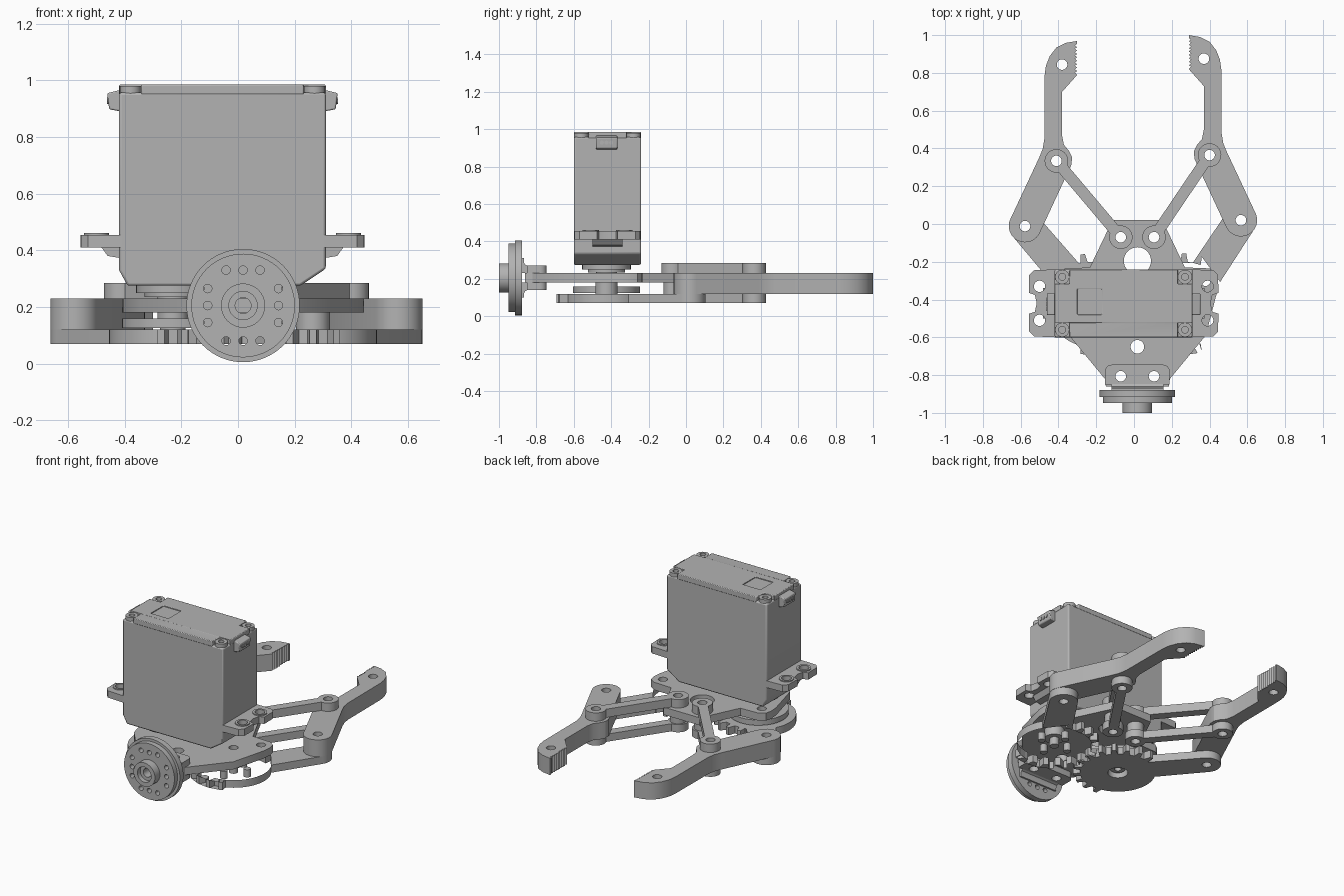
import bpy, bmesh
from math import sin, cos, pi, radians, atan2, asin, hypot

cube = bpy.data.objects.get("Cube")
if cube:
    bpy.data.objects.remove(cube, do_unlink=True)

grey = bpy.data.materials.new("plain grey")
grey.use_nodes = True
COLOUR = (0.45, 0.45, 0.45, 1)
grey.diffuse_color = COLOUR
grey.node_tree.nodes["Principled BSDF"].inputs["Base Color"].default_value = COLOUR


def arc(c, r, a0, a1, n=16):
    return [(c[0] + r * cos(a0 + (a1 - a0) * i / n), c[1] + r * sin(a0 + (a1 - a0) * i / n))
            for i in range(n + 1)]


def ring(c, r, n=32):
    return arc(c, r, 0, 2 * pi, n)[:-1]


def rect(x0, x1, y0, y1):
    return [(x0, y0), (x1, y0), (x1, y1), (x0, y1)]


def prism(name, loops, lo, hi, axis="Z", bevel=0):
    """Extrude an outline (first loop) with holes (other loops) along an axis."""
    cu = bpy.data.curves.new(name, "CURVE")
    cu.dimensions, cu.fill_mode, cu.extrude = "2D", "BOTH", (hi - lo) / 2
    for loop in loops:
        s = cu.splines.new("POLY")
        s.points.add(len(loop) - 1)
        for p, (u, v) in zip(s.points, loop):
            p.co = (u, v, 0, 1)
        s.use_cyclic_u = True
    tmp = bpy.data.objects.new(name + "_tmp", cu)
    bpy.context.collection.objects.link(tmp)
    deps = bpy.context.evaluated_depsgraph_get()
    me = bpy.data.meshes.new_from_object(tmp.evaluated_get(deps))
    bpy.data.objects.remove(tmp, do_unlink=True)
    bm = bmesh.new()
    bm.from_mesh(me)
    bmesh.ops.remove_doubles(bm, verts=bm.verts, dist=0.0001)
    bmesh.ops.dissolve_limit(bm, angle_limit=0.01, verts=bm.verts, edges=bm.edges)
    for vert in bm.verts:
        u, v, w = vert.co
        w += (lo + hi) / 2
        vert.co = {"X": (w, u, v), "Y": (u, w, v), "Z": (u, v, w)}[axis]
    bmesh.ops.recalc_face_normals(bm, faces=bm.faces)
    bm.to_mesh(me)
    bm.free()
    me.materials.clear()
    me.materials.append(grey)
    ob = bpy.data.objects.new(name, me)
    bpy.context.collection.objects.link(ob)
    if bevel:
        m = ob.modifiers.new("soft edges", "BEVEL")
        m.width, m.segments, m.limit_method = bevel, 2, "ANGLE"
    bpy.ops.object.select_all(action="DESELECT")
    ob.select_set(True)
    bpy.context.view_layer.objects.active = ob
    bpy.ops.object.shade_smooth_by_angle(angle=radians(30))
    return ob


def mirror(loop, mid):
    return [(2 * mid - x, y) for x, y in loop]


MID = 0.018          # symmetry plane of the gripper
PIN = 0.028          # pin hole radius
LOW, GEAR_TOP, PLATE, TOP, LINK_TOP = 0.07, 0.12, 0.18, 0.23, 0.285

# Base plate
half = [(0.15, 0.02), (0.27, -0.23), (0.4, -0.235), (0.435, -0.26), (0.445, -0.3),
        (0.44, -0.36), (0.38, -0.59), (0.19, -0.82), (0.185, -0.86)]
outline = half + mirror(half, MID)[::-1]
holes = [ring((MID, -0.195), 0.072), ring((MID, -0.65), 0.036)]
for x in (0.106, 0.378, 0.265):
    for y in {0.106: (-0.07, -0.806), 0.378: (-0.3,), 0.265: (-0.425,)}[x]:
        holes += [ring((x, y), PIN), ring((2 * MID - x, y), PIN)]
prism("base_plate", [outline] + holes, PLATE, TOP)


# Gear sectors with driving arms
def gear_arm(name, c, tip, facing, phase, holes):
    a = atan2(tip[1] - c[1], tip[0] - c[0])
    root, outer, w, pitch = 0.225, 0.268, 0.085, radians(18)
    h = asin(w / root)
    pts = [(c[0] + root * cos(a + h), c[1] + root * sin(a + h))]
    steps = 160
    centre = facing + phase * pitch
    last = None
    for i in range(1, steps):
        t = a + h + (2 * pi - 2 * h) * i / steps
        d = (t - facing + pi) % (2 * pi) - pi
        if abs(d) > radians(100):
            pts.append((c[0] + root * cos(t), c[1] + root * sin(t)))
        else:
            k = int((t - centre) // pitch)
            if k != last:
                last = k
                for f, r in ((0.22, root), (0.36, outer), (0.64, outer), (0.78, root)):
                    q = centre + (k + f) * pitch
                    pts.append((c[0] + r * cos(q), c[1] + r * sin(q)))
    pts += arc(tip, w, a - pi / 2, a + pi / 2)
    prism(name, [pts] + holes + [ring(tip, PIN)], LOW, GEAR_TOP)


SHAFT, AXLE = (-0.23, -0.425), (0.265, -0.425)
TIP_L, TIP_R = (-0.577, -0.011), (0.566, 0.02)
gear_arm("left_gear_arm", AXLE, TIP_R, pi, -0.5,
         [ring(AXLE, PIN)] + [ring((AXLE[0] + x, AXLE[1] + y), 0.022)
                              for x, y in ((0.1, 0), (-0.1, 0), (0, 0.1), (0, -0.1))])
gear_arm("right_gear_arm", SHAFT, TIP_L, 0, 0, [ring(SHAFT, 0.06)])
prism("gear_spacer", [ring(AXLE, 0.06), ring(AXLE, PIN)], GEAR_TOP, PLATE)

# Fingers with serrated grips
finger = arc(TIP_R, 0.086, radians(-155), radians(25))
finger += [(0.49, 0.385), (0.472, 0.43), (0.464, 0.48), (0.462, 0.82), (0.455, 0.87),
           (0.435, 0.92), (0.4, 0.965), (0.35, 0.99), (0.29, 1.0)]
for i in range(9):
    finger += [(0.29, 0.985 - i * 0.018), (0.302, 0.977 - i * 0.018)]
finger += [(0.29, 0.82), (0.37, 0.73), (0.37, 0.5), (0.36, 0.45), (0.335, 0.42),
           (0.317, 0.385), (0.32, 0.345)]
EYE_R, EYE_L = (0.4, 0.365), (-0.411, 0.334)
loops = [finger] + [ring(p, PIN) for p in (TIP_R, EYE_R, (0.37, 0.875))]
prism("left_finger", loops, GEAR_TOP, TOP)
prism("right_finger", [[(-0.011 - x, y - 0.031) for x, y in lp] for lp in loops], GEAR_TOP, TOP)


# Parallel links above and below the fingers
def link(name, p, q, lo, hi):
    a = atan2(q[1] - p[1], q[0] - p[0])
    r, w = 0.062, 0.03
    h = asin(w / r)
    pts = arc(p, r, a + h, a + 2 * pi - h, 28) + arc(q, r, a - pi + h, a + pi - h, 28)
    prism(name, [pts, ring(p, PIN), ring(q, PIN)], lo, hi)


for side, base, eye in (("left", (0.106, -0.07), EYE_R), ("right", (-0.07, -0.07), EYE_L)):
    link(side + "_upper_link", base, eye, TOP, LINK_TOP)
    link(side + "_lower_link", base, eye, LOW, GEAR_TOP)
    prism(side + "_link_spacer", [ring(base, 0.05), ring(base, PIN)], GEAR_TOP, PLATE)

# Servo body and lid
X0, X1, Y0, Y1, SX = -0.42, 0.31, -0.6, -0.24, -0.055
prism("servo_body", [[(-0.39, 0.275), (0.22, 0.275), (X1, 0.335), (X1, 0.957), (X0, 0.957),
                      (X0, 0.33)]], Y0, Y1, "Y", 0.008)
n = 0.078
lid = [(X0 + n, Y0), (X1 - n, Y0), (X1 - n, Y0 + n), (X1, Y0 + n), (X1, Y1 - n), (X1 - n, Y1 - n),
       (X1 - n, Y1), (X0 + n, Y1), (X0 + n, Y1 - n), (X0, Y1 - n), (X0, Y0 + n), (X0 + n, Y0 + n)]
prism("servo_lid", [lid, rect(-0.3, -0.17, -0.48, -0.345)], 0.95, 0.985, bevel=0.012)
prism("lid_window", [rect(-0.3, -0.17, -0.48, -0.345)], 0.95, 0.976)
for x in (X0 + 0.04, X1 - 0.04):
    for y in (Y0 + 0.04, Y1 - 0.04):
        prism("lid_screw_boss", [ring((x, y), 0.038, 20), ring((x, y), 0.018, 16)], 0.95, 0.98)

# Servo ears, ribs and cable sockets on both ends
ear = [(-0.41, Y1), (-0.53, Y1 - 0.005), (-0.555, Y1 - 0.03), (-0.557, -0.365), (-0.525, -0.375),
       (-0.515, -0.42)]
ear += [(x, -0.84 - y) for x, y in ear[-2::-1]]
rib = [(-0.41, 0.372), (-0.46, 0.38), (-0.482, 0.41), (-0.41, 0.41)]
socket = [(-0.41, 0.89), (-0.455, 0.898), (-0.462, 0.955), (-0.41, 0.968)]
for side, flip in (("right", lambda lp: lp), ("left", lambda lp: mirror(lp, SX))):
    mounts = [ring((-0.5, y), 0.03) for y in (-0.33, -0.51)]
    prism(side + "_ear", [flip(lp) for lp in [ear] + mounts], 0.41, 0.455)
    for y, hole in zip((-0.33, -0.51), mounts):
        prism(side + "_grommet", [flip(ring((-0.5, y), 0.044)), flip(hole)], 0.45, 0.462)
    prism(side + "_ear_rib", [flip(rib)], -0.5, -0.34, "Y")
    prism(side + "_cable_socket", [flip(socket)], -0.482, -0.367, "Y", 0.005)
    for k in (-1, 0, 1):
        x = -0.463 if side == "right" else 2 * SX + 0.456
        prism(side + "_socket_pin", [ring((-0.425 + k * 0.025, 0.928), 0.011, 12)], x, x + 0.007, "X")

# Servo horn and drive shaft
for name, r, lo, hi in (("servo_collar", 0.13, 0.25, 0.28), ("servo_horn", 0.1, 0.235, 0.25),
                        ("drive_shaft", 0.055, 0.13, 0.24), ("drive_disc", 0.18, 0.125, 0.16)):
    prism(name, [ring(SHAFT, r, 40)], lo, hi)
prism("shaft_screw", [ring(SHAFT, 0.045), ring(SHAFT, 0.02)], 0.095, 0.13)

# Wrist flange: discs, hub and clamp
HUB = (0.018, 0.205)
bolt = [(x, z) for x in (-0.06, 0, 0.06) for z in (-0.125, 0.125)]
bolt += [(z, x) for x, z in bolt]
bolts = [ring((HUB[0] + x, HUB[1] + z), 0.015, 16) for x, z in bolt]
prism("wrist_front_disc", [ring(HUB, 0.183, 64), ring(HUB, 0.05)] + bolts, -0.948, -0.915, "Y")
prism("wrist_back_disc", [ring(HUB, 0.2, 64), ring(HUB, 0.028)] + bolts, -0.915, -0.878, "Y")
prism("wrist_hub", [ring(HUB, 0.078), ring(HUB, 0.05)], -1, -0.94, "Y")
prism("wrist_hub_insert", [ring(HUB, 0.052), ring(HUB, 0.028)], -0.97, -0.9, "Y")
tab = [(-0.153, -0.85), (0.189, -0.85)] + arc((0.154, -0.78), 0.035, 0, pi / 2, 6)
tab += arc((-0.118, -0.78), 0.035, pi / 2, pi, 6)
pins = [ring((x, -0.806), PIN) for x in (-0.07, 0.106)]
bend = [(-0.88, 0.23), (-0.848, 0.23), (-0.848, 0.27), (-0.86, 0.276), (-0.867, 0.29), (-0.867, 0.31),
        (-0.88, 0.31)]
for name, lo, hi, side in (("upper", 0.23, 0.27, 1), ("lower", 0.14, 0.18, -1)):
    prism(name + "_clamp_tab", [tab] + pins, lo, hi)
    prism(name + "_clamp_bend", [[(y, 0.205 + side * (z - 0.205)) for y, z in bend]], -0.12, 0.156, "X")
